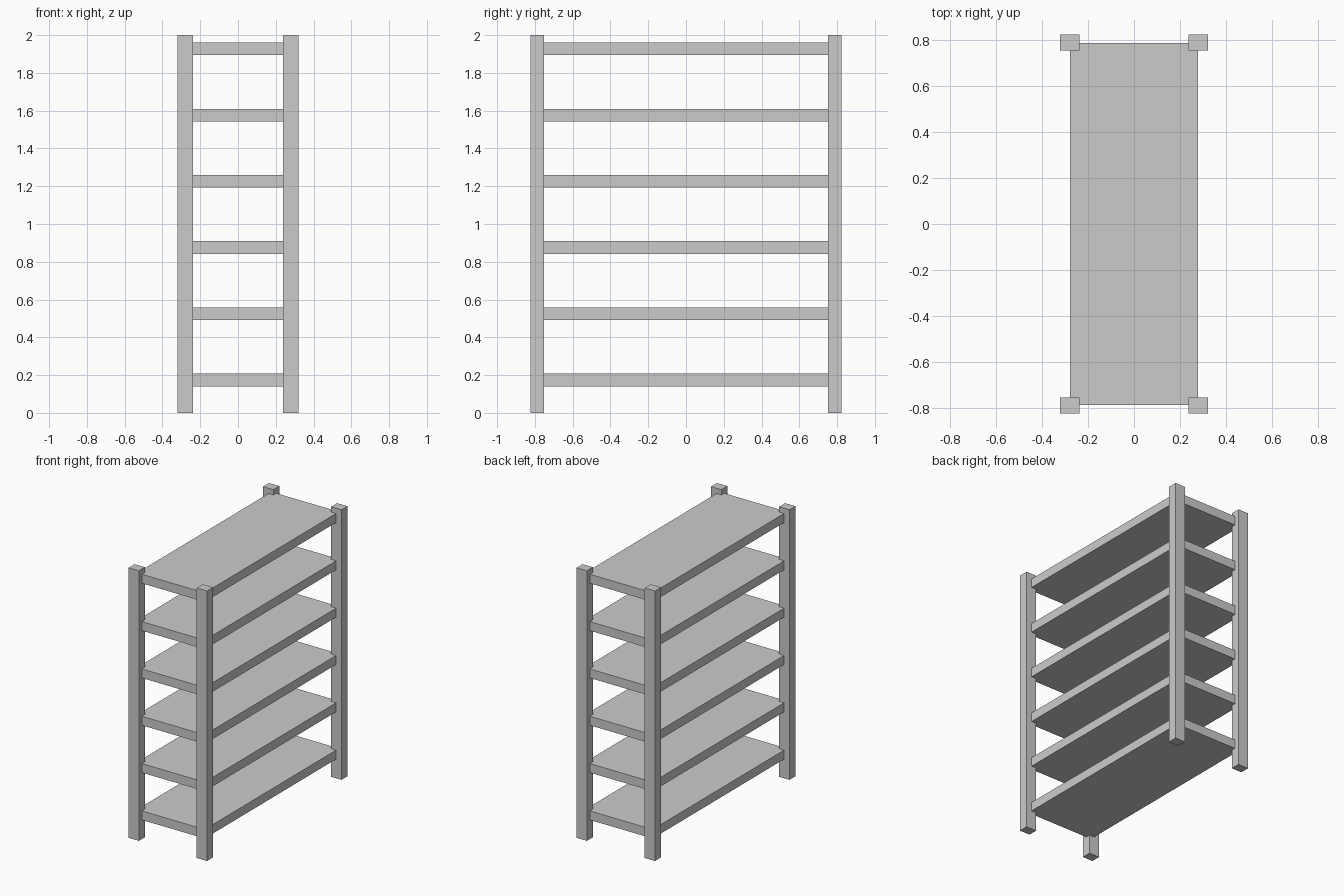
import bpy

if "Cube" in bpy.data.objects:
    bpy.data.objects.remove(bpy.data.objects["Cube"])


def box(name, center, size):
    bpy.ops.mesh.primitive_cube_add(size=1, location=center)
    obj = bpy.context.object
    obj.name = name
    obj.scale = size
    bpy.ops.object.transform_apply(location=False, rotation=False, scale=True)
    return obj


POST_X, POST_Y = 0.279, 0.787      # post centre lines
HEIGHT = 2.0
SHELF_THICK = 0.067

# Four corner posts
for y_name, sy in (("front", -1), ("back", 1)):
    for x_name, sx in (("left", -1), ("right", 1)):
        box(f"{y_name}_{x_name}_post",
            (sx * POST_X, sy * POST_Y, HEIGHT / 2), (0.084, 0.07, HEIGHT))

# Six evenly spaced shelves, let into the posts up to their centre lines
for i in range(6):
    top = 0.208 + i * 0.3505
    box(f"shelf_{i + 1}", (0, 0, top - SHELF_THICK / 2),
        (2 * POST_X - 0.004, 2 * POST_Y - 0.002, SHELF_THICK))
